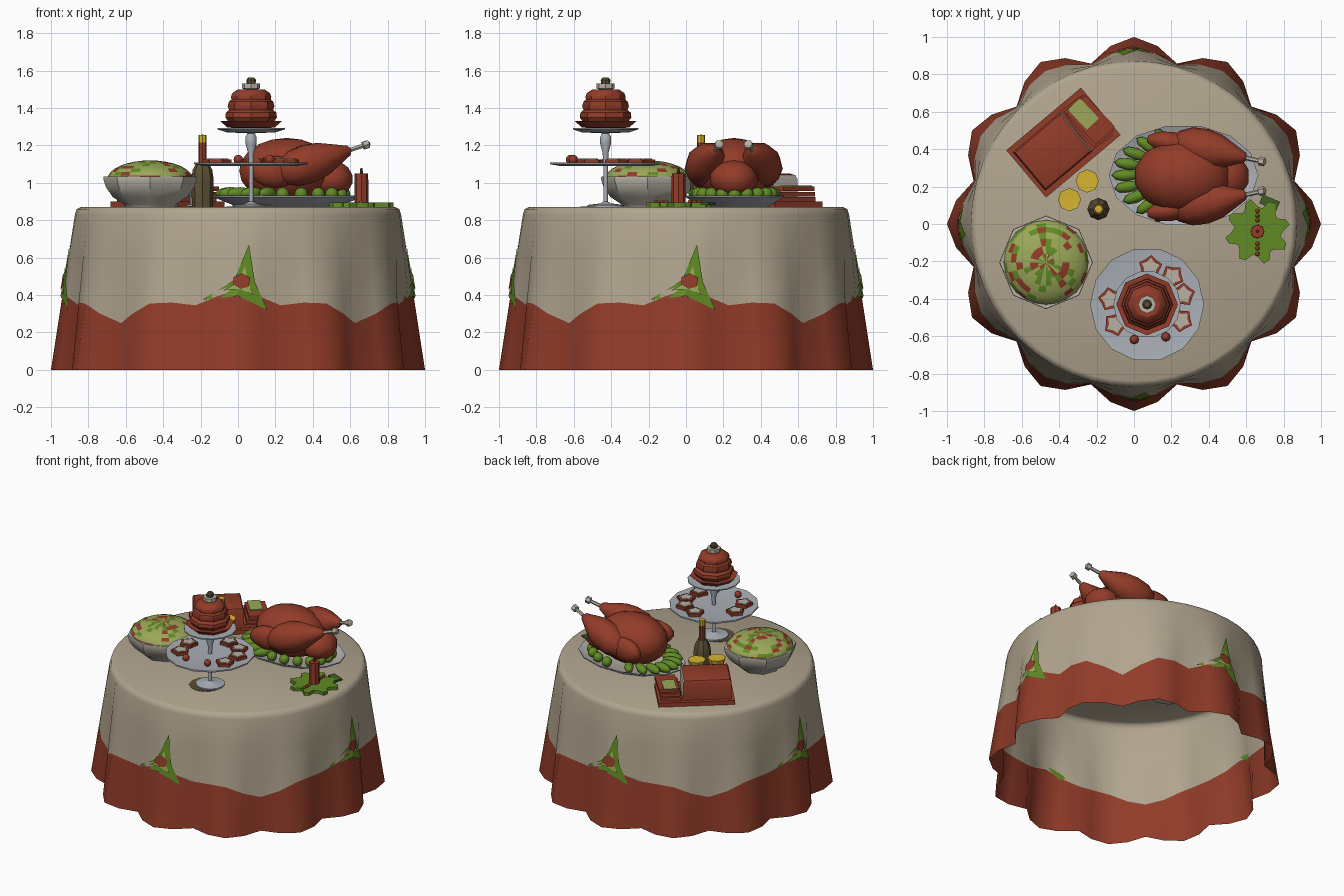
import bpy, bmesh, math, random
from mathutils import Vector, Matrix

if "Cube" in bpy.data.objects:
    bpy.data.objects.remove(bpy.data.objects["Cube"])
random.seed(4)
MATS = {}
for n, c in {"linen": (.44, .375, .275), "red": (.29, .045, .022), "leaf_green": (.12, .26, .018),
             "dark_green": (.05, .11, .015), "salad_green": (.33, .39, .10), "silver": (.40, .43, .47),
             "ivory": (.47, .44, .37), "yellow": (.68, .46, .03), "brown": (.11, .08, .035)}.items():
    MATS[n] = bpy.data.materials.new(n)
    MATS[n].diffuse_color = (*c, 1)


def finish(name, bm, mats, angle=35):
    bmesh.ops.remove_doubles(bm, verts=bm.verts, dist=1e-5)
    me = bpy.data.meshes.new(name)
    bm.to_mesh(me)
    bm.free()
    for m in mats:
        me.materials.append(MATS[m])
    for p in me.polygons:
        p.use_smooth = True
    me.set_sharp_from_angle(angle=math.radians(angle))
    ob = bpy.data.objects.new(name, me)
    bpy.context.collection.objects.link(ob)
    return ob


def lathe(name, prof, loc, mats, sides=8, bands=None, scale=(1, 1), axis=(0, 0, 1), angle=35):
    """Turn (radius, height) points around an axis; bands gives a material per segment."""
    bm = bmesh.new()
    rot = Vector(axis).to_track_quat('Z', 'Y') if tuple(axis) != (0, 0, 1) else Matrix.Identity(3).to_quaternion()
    rings = []
    for r, z in prof:
        if r == 0:
            v = bm.verts.new(rot @ Vector((0, 0, z)) + Vector(loc))
            rings.append([v] * sides)
        else:
            rings.append([bm.verts.new(rot @ Vector((r * scale[0] * math.cos(i * math.tau / sides),
                          r * scale[1] * math.sin(i * math.tau / sides), z)) + Vector(loc)) for i in range(sides)])
    for k, (a, b) in enumerate(zip(rings, rings[1:])):
        for i in range(sides):
            j = (i + 1) % sides
            vs = list(dict.fromkeys([a[i], a[j], b[j], b[i]]))
            if len(vs) > 2:
                bm.faces.new(vs).material_index = bands[k] if bands else 0
    return finish(name, bm, mats, angle)


def blob(name, loc, scale, mat, turn=0, u=10, v=7):
    bm = bmesh.new()
    bmesh.ops.create_uvsphere(bm, u_segments=u, v_segments=v, radius=1)
    bm.transform(Matrix.Translation(loc) @ Matrix.Rotation(turn, 4, 'Z') @ Matrix.Diagonal((*scale, 1)))
    return finish(name, bm, [mat], 60)


def box(name, loc, size, mats, turn=0, bevel=0, rule=None):
    bm = bmesh.new()
    bmesh.ops.create_cube(bm, size=1)
    bm.transform(Matrix.Diagonal((*size, 1)))
    if bevel:
        bmesh.ops.bevel(bm, geom=[e for e in bm.edges if all(v.co.z > 0 for v in e.verts)],
                        offset=bevel, segments=2, affect='EDGES', profile=.5)
    if rule:
        bm.normal_update()
        for f in bm.faces:
            f.material_index = int(rule(f.normal))
    bm.transform(Matrix.Translation(loc) @ Matrix.Rotation(turn, 4, 'Z'))
    return finish(name, bm, mats)


def star(name, loc, radii, height, mat, n, turn=0):
    """Jagged flat slab whose rim steps through the given radii."""
    bm = bmesh.new()
    k = n * len(radii)
    pts = [(radii[i % len(radii)] * math.cos(turn + i * math.tau / k),
            radii[i % len(radii)] * math.sin(turn + i * math.tau / k)) for i in range(k)]
    lo, hi = [[bm.verts.new((loc[0] + x, loc[1] + y, loc[2] + h)) for x, y in pts] for h in (0, height)]
    bm.faces.new(hi)
    bm.faces.new(lo[::-1])
    for i in range(k):
        bm.faces.new((lo[i - 1], lo[i], hi[i], hi[i - 1]))
    return finish(name, bm, [mat])


# Tablecloth: scalloped hem, coloured border, rounded shoulder
HEM = [1.0, .96, .888, .96]
EDGE = [.43, .39, .345, .36, .355, .30, .25]


def cloth_r(step, z):
    i = math.floor(step)
    hem = HEM[i % 4] + (HEM[(i + 1) % 4] - HEM[i % 4]) * (step - i)
    return hem + (.872 - hem) * z / .83


bm = bmesh.new()
rings = [[], [], [], [], [], []]
for i in range(48):
    k = i % 12
    b = EDGE[min(k, 12 - k)]
    spots = [(cloth_r(i, 0), 0), (cloth_r(i, b), b), (cloth_r(i, .62), .62),
             (cloth_r(i, .83), .83), (.862, .86), (.84, .87)]
    for ring, (r, z) in zip(rings, spots):
        t = i * math.tau / 48
        ring.append(bm.verts.new((r * math.cos(t), r * math.sin(t), z)))
for k in range(5):
    for i in range(48):
        j = (i + 1) % 48
        bm.faces.new((rings[k][i], rings[k][j], rings[k + 1][j], rings[k + 1][i])).material_index = int(k == 0)
bm.faces.new(rings[5])
finish("tablecloth", bm, ["linen", "red"], 50)

# Three-pointed holly rosettes on the four sides
TRI = [(.06, .67), (-.02, .48), (-.2, .375), (0, .395), (.16, .32), (.09, .47)]
for q in range(4):
    for label, size, lift, mat in (("leaf", 1, .010, "leaf_green"), ("heart", .45, .014, "salad_green"),
                                   ("berry", 0, .018, "red")):
        bm = bmesh.new()
        pts = [(.02 + (x - .02) * size, .465 + (z - .465) * size) for x, z in TRI]
        if size == 0:
            pts = [(.02 + .05 * math.cos(a), .475 + .042 * math.sin(a)) for a in (.4, 1.5, 2.6, 3.6, 4.6, 5.5)]
        vs = []
        for x, z in [(.02, .465)] + pts:
            t = math.atan2(x, .92)
            r = cloth_r(36 + t / math.tau * 48, z) + lift
            a = t - math.pi / 2 + q * math.pi / 2
            vs.append(bm.verts.new((r * math.cos(a), r * math.sin(a), z)))
        for i in range(6):
            bm.faces.new((vs[0], vs[1 + (i + 1) % 6], vs[1 + i]))
        bmesh.ops.reverse_faces(bm, faces=[f for f in bm.faces if f.normal.length >= 0 and
                                (f.normal_update() or f.normal.dot(f.calc_center_median()) < 0)])
        finish(f"rosette_{label}_{q}", bm, [mat])

# Two-tier cake stand
S = (.07, -.43, 0)
lathe("stand_mat", [(0, .874), (.115, .874), (.115, .871)], (.05, -.45, 0), ["brown"], 12)
lathe("cake_stand", [(0, .871), (.1, .872), (.1, .882), (.03, .89), (.012, .9), (.012, 1.09), (.25, 1.09), (.305, 1.1),
      (.305, 1.11), (.25, 1.103), (.014, 1.103), (.016, 1.16), (.03, 1.21), (.03, 1.245), (.018, 1.265),
      (.13, 1.27), (.18, 1.286), (.18, 1.294), (0, 1.29)], S, ["silver"], 14)
lathe("tiered_cake", [(0, 1.292), (.125, 1.295), (.165, 1.33), (.12, 1.325), (.138, 1.35), (.135, 1.375), (.118, 1.39),
      (.125, 1.41), (.118, 1.435), (.105, 1.445), (.108, 1.46), (.1, 1.48), (.07, 1.5), (.035, 1.5), (.048, 1.505),
      (.048, 1.53), (.024, 1.53), (.026, 1.55), (.016, 1.563), (0, 1.563)], S, ["red", "ivory", "brown"], 8,
      [0] * 13 + [1] * 3 + [2] * 3)
for i, a in enumerate((15, 48, 85, 172, 212, 250, 300, 335)):
    a = math.radians(a)
    p = (S[0] + .2 * math.cos(a), S[1] + .2 * math.sin(a), 1.104)
    if i == 5 or i == 6:
        blob(f"stand_berry_{i}", (p[0], p[1], 1.125), (.025,) * 3, "red", u=8, v=6)
    else:
        star(f"biscuit_{i}", p, (.065, .05), .022, "red", 5, a)
        star(f"biscuit_icing_{i}", (p[0], p[1], 1.126), (.05, .034), .005, "ivory", 5, a)

# Salad bowl with mottled salad heap
B = (-.47, -.205, 0)
lathe("salad_bowl", [(0, .864), (.13, .864), (.14, .885), (.2, .925), (.235, .975), (.25, 1.02), (.248, 1.033),
      (.228, 1.033), (.215, 1.01), (0, 1.0)], B, ["ivory"], 8)
prof = [(.228 * math.cos(t), 1.02 + .1 * math.sin(t)) for t in [k * math.pi / 16 for k in range(8)]] + [(0, 1.12)]
salad = lathe("salad", prof, B, ["salad_green", "red", "leaf_green"], 24, angle=60)
for p in salad.data.polygons:
    p.material_index = random.choices((0, 1, 2), (.62, .23, .15))[0]

# Roast bird on an oval platter
P = (.265, .26, 0)
lathe("platter", [(0, .872), (.27, .872), (.4, .925), (.4, .933), (.365, .925), (.26, .895), (0, .895)], P,
      ["silver", "ivory"], 14, [0, 0, 0, 0, 1, 1], scale=(1, .68))
blob("roast_body", (.26, .255, 1.065), (.26, .2, .175), "red", u=14, v=10)
blob("roast_tail", (.5, .255, 1.02), (.12, .13, .1), "red")
for s in (-1, 1):
    a = Vector((.2, .255 + s * .185, 1.045))
    d = (Vector((.705, .255 + s * .075, 1.21)) - a).normalized()
    lathe(f"roast_leg_{s}", [(0, 0), (.065, .03), (.1, .1), (.108, .19), (.095, .27), (.06, .35), (.028, .42), (0, .44)],
          a, ["red"], 10, axis=d, angle=60)
    lathe(f"leg_bone_{s}", [(.013, .4), (.012, .5), (.024, .505), (.024, .535), (0, .545)], a, ["ivory"], 6, axis=d)
    blob(f"roast_wing_{s}", (.2, .255 + s * .18, 1.06), (.14, .06, .085), "red", -s * .15)
for i in range(9):
    t = math.radians(110 + i * 17.5)
    blob(f"garnish_leaf_{i}", (P[0] + .31 * math.cos(t), P[1] + .2 * math.sin(t), .945),
         (.075, .032, .032), "leaf_green", math.atan2(.5 * math.sin(t), math.cos(t)), 8, 6)
for i in range(10):
    t = math.radians(265 + i * 19)
    blob(f"garnish_sprout_{i}", (P[0] + .3 * math.cos(t), P[1] + .2 * math.sin(t), .94), (.036,) * 3, "leaf_green", 0, 8, 6)

# Bread board, loaf and slices
ang = math.radians(40)
U, V = Vector((math.cos(ang), math.sin(ang), 0)), Vector((-math.sin(ang), math.cos(ang), 0))
C = Vector((-.377, .435, 0))
box("bread_board", C + Vector((0, 0, .885)), (.52, .33, .03), ["red"], ang)
box("loaf", C - U * .075 + Vector((0, 0, .975)), (.33, .27, .15), ["red", "ivory"], ang, .03, lambda n: n.x > .9)
for i in range(3):
    c = C + U * (.165 + .012 * i) + Vector((0, 0, .912 + i * .028))
    box(f"bread_slice_{i}", c, (.14, .27 - .02 * i, .024), ["red"], ang + .06 * (i - 1))
box("slice_crumb", C + U * .18 + V * .05 + Vector((0, 0, .983)), (.09, .15, .006), ["salad_green"], ang + .06)

# Coupes, bottle candle
for i, (x, y) in enumerate(((-.25, .23), (-.345, .13))):
    lathe(f"coupe_{i}", [(0, .872), (.04, .873), (.01, .885), (.01, .96), (.05, .985), (.062, 1.03), (.056, 1.03),
          (0, 1.022)], (x, y, 0), ["silver", "yellow"], 8, [0, 0, 0, 1, 1, 1, 1])
lathe("bottle_candle", [(0, .872), (.056, .872), (.06, 1.02), (.052, 1.07), (.03, 1.11), (.022, 1.11), (.022, 1.215),
      (.022, 1.255), (0, 1.258)], (-.19, .08, 0), ["brown", "red", "yellow"], 8, [0, 0, 0, 0, 0, 1, 2, 2])

# Candle in a leafy wreath
L = (.66, -.04, .872)
star("wreath", L, (.175, .165, .125, .135), .022, "leaf_green", 8, .2)
box("wreath_back_leaf", (.725, .115, .888), (.1, .05, .012), ["dark_green"], -.4)
lathe("wreath_candle", [(.038, .89), (.036, 1.05), (.008, 1.05), (.006, 1.08), (0, 1.08)], L[:2] + (0,),
      ["red", "brown"], 8, [0, 0, 1, 1])
for i, dy in enumerate((-.12, -.09, -.065, .06, .085, .11)):
    blob(f"wreath_berry_{i}", (L[0], L[1] + dy, .898), (.012,) * 3, "red", 0, 6, 4)

for m in bpy.data.materials:
    if m.users and not m.is_grease_pencil:
        m.use_nodes = True
        m.node_tree.nodes["Principled BSDF"].inputs["Base Color"].default_value = m.diffuse_color
